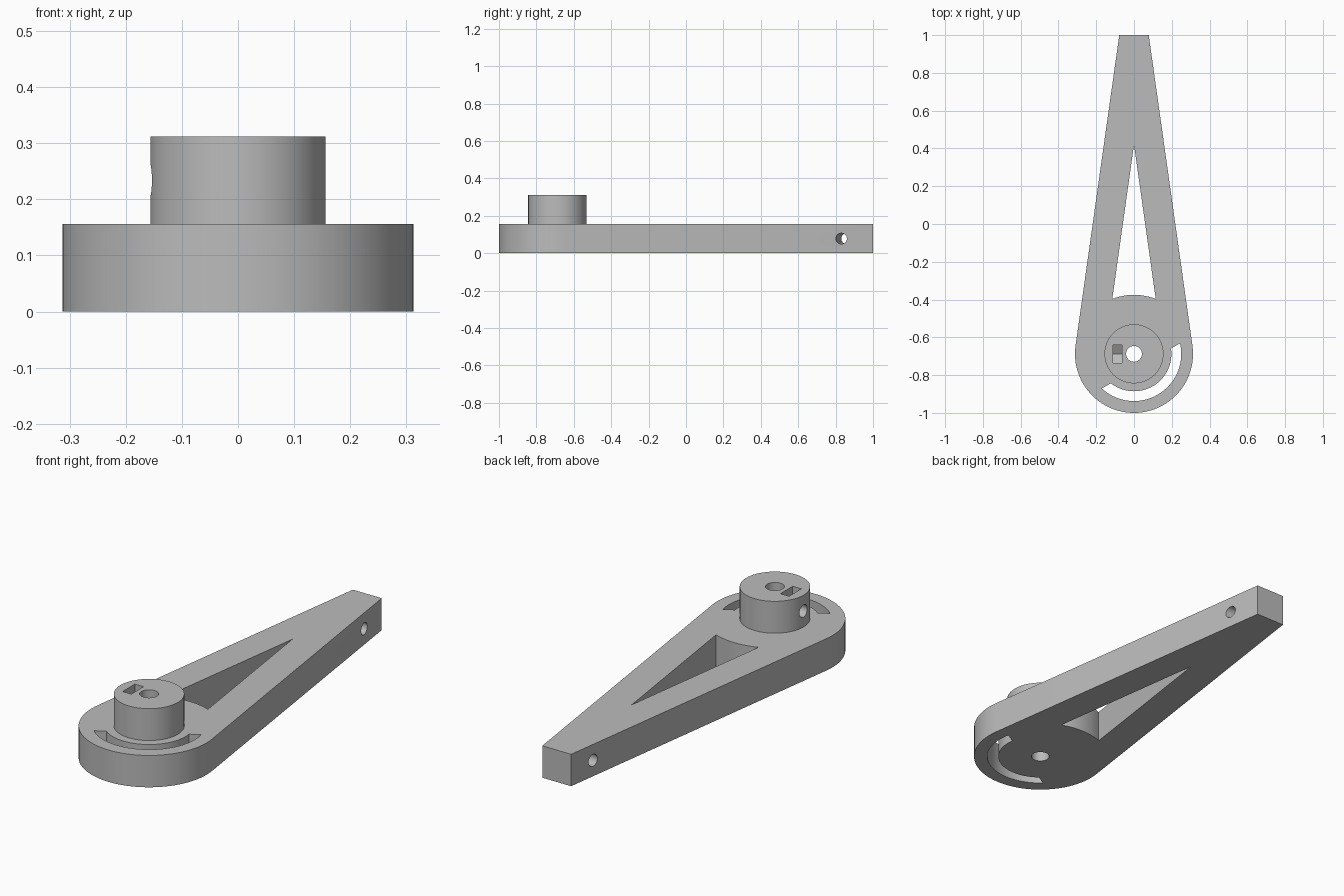
import bpy
import bmesh
from math import cos, sin, asin, pi, radians
from mathutils import Matrix, Vector

if "Cube" in bpy.data.objects:
    bpy.data.objects.remove(bpy.data.objects["Cube"])

HUB_Y = -0.6875          # centre of the round end
R = 0.3125               # radius of the round end
THICK = 0.156
TIP = 0.078              # half width of the narrow end
TAPER = radians(8.05)    # slope of the arm sides
SCREW_Z = 0.234

grey = bpy.data.materials.new("plain grey")
grey.use_nodes = True
grey.diffuse_color = (0.5, 0.5, 0.5, 1)
grey.node_tree.nodes["Principled BSDF"].inputs["Base Color"].default_value = (0.5, 0.5, 0.5, 1)


def arc(radius, start, end, steps, cy=HUB_Y):
    """Points on an arc around (0, cy)."""
    angles = [start + (end - start) * i / steps for i in range(steps + 1)]
    return [(radius * cos(a), cy + radius * sin(a)) for a in angles]


def prism(name, outline, low, high, matrix=Matrix()):
    """Extrude a flat outline from low to high along local z."""
    bm = bmesh.new()
    face = bm.faces.new([bm.verts.new((x, y, low)) for x, y in outline])
    extruded = bmesh.ops.extrude_face_region(bm, geom=[face])["geom"]
    top = [v for v in extruded if isinstance(v, bmesh.types.BMVert)]
    bmesh.ops.translate(bm, verts=top, vec=(0, 0, high - low))
    bmesh.ops.recalc_face_normals(bm, faces=bm.faces)
    bm.transform(matrix)
    mesh = bpy.data.meshes.new(name)
    bm.to_mesh(mesh)
    bm.free()
    mesh.materials.append(grey)
    obj = bpy.data.objects.new(name, mesh)
    bpy.context.collection.objects.link(obj)
    return obj


def rod(name, radius, start, end, sides):
    """Cylinder between two points."""
    start, end = Vector(start), Vector(end)
    axis = end - start
    matrix = Matrix.Translation(start) @ axis.to_track_quat("Z", "Y").to_matrix().to_4x4()
    circle = arc(radius, 0, 2 * pi, sides, 0)[:-1]
    return prism(name, circle, 0, axis.length, matrix)


def combine(target, tool, operation):
    """Apply a boolean and discard the tool object."""
    mod = target.modifiers.new(tool.name, "BOOLEAN")
    mod.operation = operation
    mod.solver = "EXACT"
    mod.object = tool
    bpy.context.view_layer.objects.active = target
    bpy.ops.object.modifier_apply(modifier=mod.name)
    bpy.data.objects.remove(tool)


# Tapered arm with a round end
outline = [(TIP, 1), (-TIP, 1)] + arc(R, pi - TAPER, 2 * pi + TAPER, 48)
lever = prism("lever_arm", outline, 0, THICK)

# Raised hub
hub = rod("hub", R / 2, (0, HUB_Y, THICK / 2), (0, HUB_Y, 2 * THICK), 72)
combine(lever, hub, "UNION")

# Triangular window with a curved base
half = asin(0.115 / R)
window = [(0, 0.42)] + arc(R, pi / 2 + half, pi / 2 - half, 12)

# Curved slot, both ends on one slanted line
tilt, offset, outer, inner = radians(30), 0.0735, 0.25, 0.198
a, b = asin(offset / outer), asin(offset / inner)
slot = (arc(outer, tilt - a, tilt - pi + a, 36)
        + arc(inner, tilt - pi + b, tilt - b, 36))

# Nut pocket: upright sides with a V floor, extruded along x
w = 0.0475
nut = [(-w, 0.4), (-w, SCREW_Z - w * 0.577), (0, SCREW_Z - w * 1.155),
       (w, SCREW_Z - w * 0.577), (w, 0.4)]
along_x = Matrix.Translation((0, HUB_Y, 0)) @ Matrix(
    ((0, 0, 1, 0), (1, 0, 0, 0), (0, 1, 0, 0), (0, 0, 0, 1)))

# Cross hole square to the arm's -x side
middle = Vector((0, 0.845, THICK / 2))
reach = Vector((-cos(TAPER), sin(TAPER), 0)) * 0.2

cutters = [
    prism("window_cutter", window, -0.1, 0.3),
    prism("slot_cutter", slot, -0.1, 0.3),
    rod("bore_cutter", 0.042, (0, HUB_Y, -0.1), (0, HUB_Y, 0.5), 40),
    rod("set_screw_cutter", 0.03, (-0.25, HUB_Y, SCREW_Z), (0, HUB_Y, SCREW_Z), 32),
    prism("nut_cutter", nut, -0.11, -0.063, along_x),
    rod("cross_hole_cutter", 0.029, middle - reach, middle + reach, 32),
]
for cutter in cutters:
    combine(lever, cutter, "DIFFERENCE")

# Smooth round walls, keep crisp edges
bpy.ops.object.select_all(action="DESELECT")
lever.select_set(True)
bpy.context.view_layer.objects.active = lever
bpy.ops.object.shade_smooth_by_angle(angle=radians(25))
